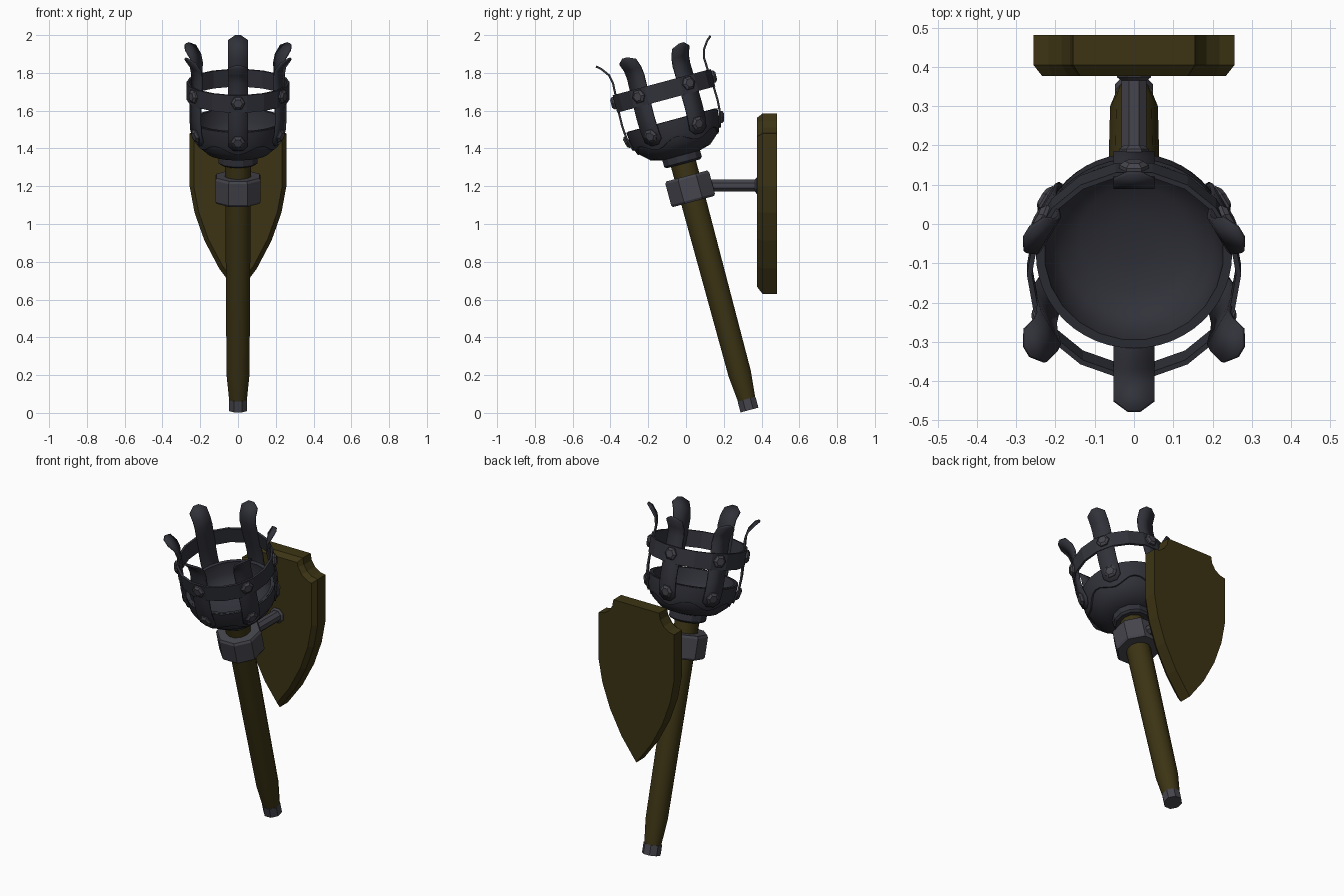
import bpy, bmesh, math
from mathutils import Matrix, Vector

if "Cube" in bpy.data.objects:
    bpy.data.objects.remove(bpy.data.objects["Cube"])

def material(name, rgb):
    m = bpy.data.materials.new(name)
    m.diffuse_color = (*rgb, 1)
    m.use_nodes = True
    m.node_tree.nodes["Principled BSDF"].inputs["Base Color"].default_value = m.diffuse_color
    return m

WOOD = material("dark wood", (0.045, 0.034, 0.007))
DARK = material("dark iron", (0.031, 0.032, 0.042))
IRON = material("worn iron", (0.058, 0.058, 0.072))

# Torch frame: origin at the butt, leaning 15 degrees toward the front
TILT = Matrix.Translation((0, 0.336, 0.015)) @ Matrix.Rotation(math.radians(15), 4, 'X')

def finish(name, bm, mat, matrix=TILT, smooth=None):
    bmesh.ops.recalc_face_normals(bm, faces=bm.faces)
    bm.transform(matrix)
    me = bpy.data.meshes.new(name)
    bm.to_mesh(me)
    bm.free()
    me.materials.append(mat)
    ob = bpy.data.objects.new(name, me)
    bpy.context.collection.objects.link(ob)
    if smooth:
        bpy.ops.object.select_all(action='DESELECT')
        ob.select_set(True)
        bpy.context.view_layer.objects.active = ob
        bpy.ops.object.shade_smooth_by_angle(angle=math.radians(smooth))
    return ob

def lathe(name, profile, n, mat, matrix=TILT, loop=False, smooth=None):
    """Revolve (radius, height) points; one flat side faces the front."""
    bm = bmesh.new()
    rows = []
    for r, t in profile:
        angs = [2 * math.pi * (i + 0.5) / n - math.pi / 2 for i in range(n)]
        rows.append([bm.verts.new((r * math.cos(a), r * math.sin(a), t)) for a in angs])
    pairs = list(zip(rows, rows[1:]))
    if loop:
        pairs.append((rows[-1], rows[0]))
    else:
        bm.faces.new(rows[0])
        bm.faces.new(rows[-1])
    for a, b in pairs:
        for i in range(n):
            j = (i + 1) % n
            bm.faces.new((a[i], a[j], b[j], b[i]))
    return finish(name, bm, mat, matrix, smooth)

# Handle, butt cap, clamp and neck
lathe("handle", [(0.046, 0.03), (0.063, 0.2), (0.071, 1.38)], 12, WOOD, smooth=40)
lathe("butt_cap", [(0.053, 0.0), (0.053, 0.06)], 8, IRON)
lathe("clamp", [(0.122, 1.143), (0.13, 1.155), (0.13, 1.27), (0.122, 1.283)], 8, IRON)
lathe("neck_ring", [(0.095, 1.35), (0.107, 1.36), (0.107, 1.405)], 12, DARK)

# Fire bowl, hollow
OUTER = [(0.10, 1.395), (0.165, 1.412), (0.213, 1.455), (0.236, 1.51), (0.243, 1.59)]
INNER = [(0.228, 1.59), (0.222, 1.52), (0.195, 1.47), (0.14, 1.44), (0.06, 1.425)]
lathe("fire_bowl", OUTER + INNER, 24, DARK, smooth=50)

# Scalloped plate round the bowl, dipping below each strap
def bowl_radius(t):
    for (r0, t0), (r1, t1) in zip(OUTER, OUTER[1:]):
        if t <= t1:
            return r0 + (r1 - r0) * (t - t0) / (t1 - t0)
    return OUTER[-1][0]

bm = bmesh.new()
N = 48
rows = []
for i in range(N):
    a = 2 * math.pi * i / N
    low = 1.477 - 0.02 * math.cos(6 * a)
    pts = [(bowl_radius(low) - 0.01, low), (bowl_radius(low) + 0.007, low),
           (bowl_radius(1.51) + 0.007, 1.51), (0.25, 1.588), (0.235, 1.588)]
    rows.append([bm.verts.new((r * math.sin(a), -r * math.cos(a), t)) for r, t in pts])
for i in range(N):
    a, b = rows[i], rows[(i + 1) % N]
    for k in range(4):
        bm.faces.new((a[k], b[k], b[k + 1], a[k + 1]))
finish("bowl_plate", bm, DARK, smooth=40)

# Hoop above the bowl
lathe("hoop", [(0.273, 1.702), (0.273, 1.797), (0.26, 1.797), (0.26, 1.702)], 18, DARK, loop=True)

# Six straps (half width, radius, height) with rivets
STRAP = [(0.022, 0.236, 1.485), (0.05, 0.244, 1.51), (0.052, 0.257, 1.56), (0.052, 0.262, 1.63),
         (0.052, 0.26, 1.70), (0.052, 0.253, 1.80), (0.052, 0.25, 1.86), (0.052, 0.26, 1.905),
         (0.052, 0.291, 1.948), (0.016, 0.314, 1.967)]
for k in range(6):
    turn = TILT @ Matrix.Rotation(k * math.pi / 3, 4, 'Z')
    bm = bmesh.new()
    rows = [[bm.verts.new((s * w, -r, t)) for s in (-1, 1)] for w, r, t in STRAP]
    for a, b in zip(rows, rows[1:]):
        bm.faces.new((a[0], a[1], b[1], b[0]))
    strap = finish(f"strap_{k + 1}", bm, DARK, turn, smooth=35)
    mod = strap.modifiers.new("thickness", 'SOLIDIFY')
    mod.thickness = 0.011
    mod.offset = 0
    for label, r, t, lean in (("hoop", 0.262, 1.755, 0), ("bowl", 0.246, 1.54, 14)):
        m = turn @ Matrix.Translation((0, -r, t)) @ Matrix.Rotation(math.radians(90 + lean), 4, 'X')
        lathe(f"{label}_rivet_{k + 1}", [(0.038, 0), (0.038, 0.016), (0.024, 0.026)], 6, IRON, m)

# Bracket arm to the wall plaque, with a small flange
ARM = Matrix.Translation((0, 0, 1.203)) @ Matrix.Rotation(math.radians(-90), 4, 'X')
lathe("bracket_arm", [(0.034, 0.08), (0.034, 0.38)], 8, IRON, ARM)
lathe("bracket_flange", [(0.036, 0.366), (0.047, 0.374), (0.047, 0.385)], 8, IRON, ARM)

# Shield-shaped wall plaque with scooped top corners and bevelled front
half = [(0.155, 1.585)]
for d in (22.5, 45, 67.5):
    c, s = math.cos(math.radians(d)), math.sin(math.radians(d))
    half.append((0.256 - 0.101 * c, 1.585 - 0.105 * s))
half += [(0.256, 1.48), (0.256, 1.2), (0.23, 1.06), (0.178, 0.913), (0.10, 0.765)]
outline = half + [(0, 0.63)] + [(-x, z) for x, z in reversed(half)]
bm = bmesh.new()
back = [bm.verts.new((x, 0.481, z)) for x, z in outline]
front = [bm.verts.new((x, 0.405, z)) for x, z in outline]
bm.faces.new(back)
face = bm.faces.new(front)
for i in range(len(outline)):
    j = (i + 1) % len(outline)
    bm.faces.new((back[i], back[j], front[j], front[i]))
bmesh.ops.recalc_face_normals(bm, faces=bm.faces)
bmesh.ops.inset_region(bm, faces=[face], thickness=0.022, use_even_offset=True)
for v in face.verts:
    v.co.y = 0.377
finish("wall_plaque", bm, WOOD, Matrix.Identity(4))
